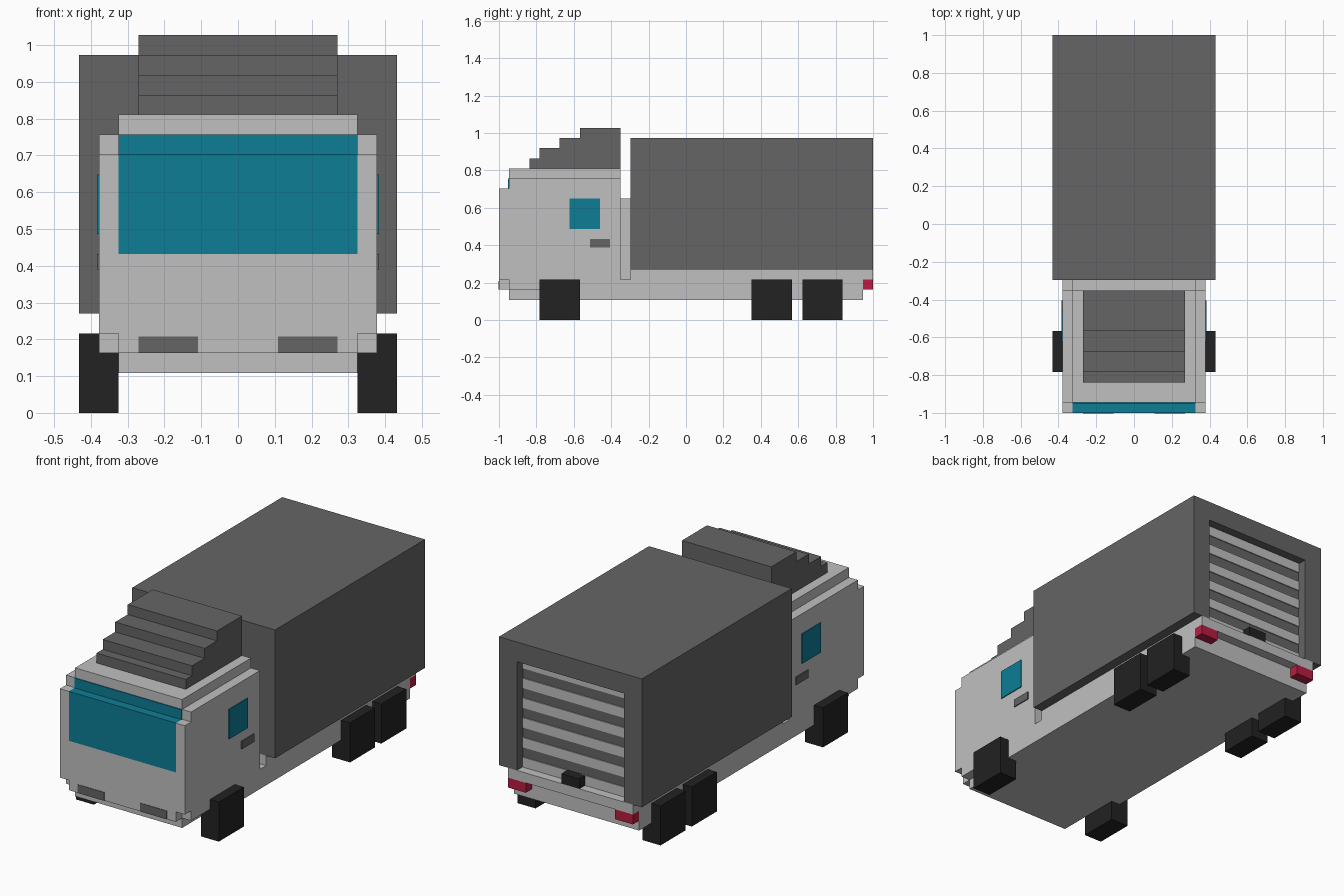
import bpy, bmesh
from mathutils import Matrix, Vector

if "Cube" in bpy.data.objects:
    bpy.data.objects.remove(bpy.data.objects["Cube"])

U = 2 / 37          # one block; all sizes below are in blocks, y counted from the front


def material(name, rgb):
    m = bpy.data.materials.new(name)
    m.diffuse_color = (*rgb, 1)
    m.use_nodes = True
    m.node_tree.nodes["Principled BSDF"].inputs["Base Color"].default_value = m.diffuse_color
    return m


LIGHT = material("light_grey", (0.53, 0.53, 0.53))
DARK = material("dark_grey", (0.13, 0.13, 0.13))
GLASS = material("teal_glass", (0.004, 0.205, 0.305))
BLACK = material("black_rubber", (0.016, 0.016, 0.016))
RED = material("red_light", (0.48, 0.012, 0.054))


def finish(name, bm, mat):
    bmesh.ops.recalc_face_normals(bm, faces=bm.faces)
    bmesh.ops.transform(bm, matrix=Matrix.Translation((0, -1, 0)) @ Matrix.Scale(U, 4),
                        verts=bm.verts)
    me = bpy.data.meshes.new(name)
    bm.to_mesh(me)
    bm.free()
    me.materials.append(mat)
    ob = bpy.data.objects.new(name, me)
    bpy.context.collection.objects.link(ob)
    return ob


def boxes(name, mat, *ranges):
    """One object from boxes given as (x0, x1, y0, y1, z0, z1)."""
    bm = bmesh.new()
    for x0, x1, y0, y1, z0, z1 in ranges:
        size = Matrix.Diagonal((x1 - x0, y1 - y0, z1 - z0, 1))
        mid = Matrix.Translation(((x0 + x1) / 2, (y0 + y1) / 2, (z0 + z1) / 2))
        bmesh.ops.create_cube(bm, size=1, matrix=mid @ size)
    return finish(name, bm, mat)


def prism(name, mat, points, direction):
    """Closed profile extruded along a direction."""
    bm = bmesh.new()
    face = bm.faces.new([bm.verts.new(p) for p in points])
    new = bmesh.ops.extrude_face_region(bm, geom=[face])["geom"]
    bmesh.ops.translate(bm, vec=Vector(direction),
                        verts=[v for v in new if isinstance(v, bmesh.types.BMVert)])
    bm.faces.ensure_lookup_table()
    return finish(name, bm, mat)


def both(r):
    """A box and its mirror image across x = 0."""
    return r, (-r[1], -r[0], *r[2:])


T = 0.1             # thickness of painted plates

# Chassis: narrow under the cab, wide behind the front wheels, with a rear ledge
boxes("chassis", LIGHT,
      (-6, 6, 1, 8, 2, 3), (-7, 7, 8, 13, 2, 4),
      (-7, 7, 13, 36, 2, 5), (-7, 7, 36, 37, 4, 5))

# Cab: body, stepped roof, front bumper, panel, pillars and rear neck
boxes("cab", LIGHT,
      (-7, 7, 1, 12, 3, 14), (-6, 6, 1, 12, 14, 15),
      (-6, 6, 0, 1, 3, 4), (-7, 7, 0, 1, 4, 8),
      *both((6, 7, 0, 1, 8, 13)), (-6, 6, 12, 13, 4, 12))

# Windscreen fills the front opening and runs up the step above it
boxes("windscreen", GLASS, (-6, 6, 0, 1, 8, 13), (-6, 6, 1 - T, 1, 13, 14))

# Side windows, door handles and front lamps
boxes("side_windows", GLASS, *both((7, 7 + T, 7, 10, 9, 12)))
boxes("door_handles", DARK, *both((7, 7 + T, 9, 11, 7.2, 8)))
boxes("front_lamps", DARK, *both((2, 5, -T / 2, 0, 3, 3.85)))

# Stepped wind deflector on the roof
steps = [(3, 16), (4, 17), (6, 18), (8, 19)]
outline, z = [], 15
for y, top in steps:
    outline += [(-5, y, z), (-5, y, top)]
    z = top
outline += [(-5, 12, 19), (-5, 12, 15)]
prism("roof_deflector", DARK, outline, (10, 0, 0))

# Cargo box with a frame standing out around the rear door
boxes("cargo_box", DARK, (-8, 8, 13, 36, 5, 18))
frame = [(-8, 5), (-8, 18), (8, 18), (8, 5), (6, 5), (6, 16), (-6, 16), (-6, 5)]
prism("rear_door_frame", DARK, [(x, 36, z) for x, z in frame], (0, 1, 0))

# Light slats on the rear door, with its handle
boxes("rear_door_slats", LIGHT, *[(-6, 6, 36, 36 + T, z, z + 1) for z in range(5, 16, 2)])
boxes("rear_door_handle", BLACK, (-1, 1, 36, 37, 5, 6))

# Tail lights under the rear ledge
boxes("tail_lights", RED, *both((5, 7, 36, 37, 3, 4)))

# Square wheels
for name, y in (("front", 4), ("middle", 25), ("rear", 30)):
    boxes(name + "_wheels", BLACK, *both((6, 8, y, y + 4, 0, 4)))
